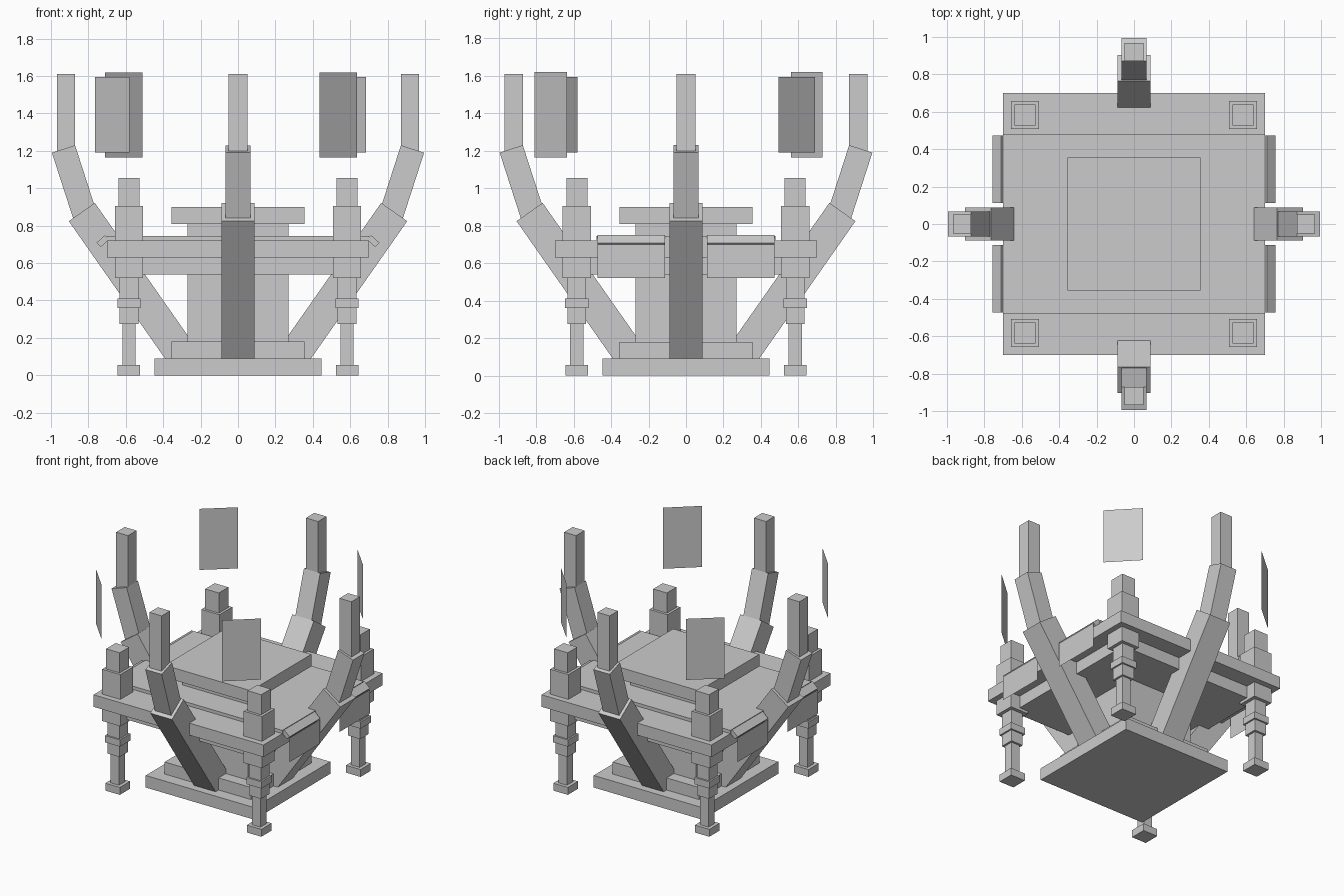
import bpy, math
from mathutils import Matrix, Vector

if "Cube" in bpy.data.objects:
    bpy.data.objects.remove(bpy.data.objects["Cube"])


def add_mesh(name, verts, faces, rot=0.0):
    me = bpy.data.meshes.new(name)
    m = Matrix.Rotation(rot, 4, 'Z')
    me.from_pydata([m @ Vector(v) for v in verts], [], faces)
    me.update()
    ob = bpy.data.objects.new(name, me)
    bpy.context.collection.objects.link(ob)
    return ob


BOX = [(0, 3, 2, 1), (4, 5, 6, 7), (0, 1, 5, 4), (1, 2, 6, 5), (2, 3, 7, 6), (3, 0, 4, 7)]


def box(name, cx, cy, hx, hy, z0, z1):
    v = [(cx + sx * hx, cy + sy * hy, z) for z in (z0, z1)
         for sx, sy in ((-1, -1), (1, -1), (1, 1), (-1, 1))]
    return add_mesh(name, v, BOX)


def beam(name, a, b, width, y0, y1, rot):
    """Box along the line a-b in the XZ plane, spanning y0..y1, turned about z."""
    a, b = Vector(a), Vector(b)
    d = (b - a).normalized()
    n = Vector((d.y, -d.x)) * width / 2
    v = [(p.x + s * n.x, y, p.y + s * n.y) for p in (a, b)
         for s, y in ((-1, y0), (1, y0), (1, y1), (-1, y1))]
    return add_mesh(name, v, BOX, rot)


# Central pedestal and stacked table
box("base_plate", 0, 0, 0.447, 0.447, 0, 0.09)
box("base_step", 0, 0, 0.355, 0.355, 0.09, 0.18)
box("column", 0, 0, 0.27, 0.27, 0.18, 0.81)
box("under_table", 0, 0, 0.58, 0.58, 0.54, 0.63)
box("table", 0, 0, 0.70, 0.70, 0.63, 0.72)
box("table_runner", 0, 0, 0.70, 0.478, 0.72, 0.744)
box("top_plate", 0, 0, 0.355, 0.355, 0.81, 0.90)

# Corner legs: (part, half width, bottom, top)
LEG = [("foot", 0.06, 0, 0.055), ("shin", 0.035, 0.055, 0.275),
       ("sleeve", 0.05, 0.275, 0.36), ("collar", 0.062, 0.36, 0.41),
       ("neck", 0.05, 0.41, 0.52), ("block", 0.075, 0.52, 0.905),
       ("cap", 0.056, 0.905, 1.055)]
for sx in (-1, 1):
    for sy in (-1, 1):
        for part, h, z0, z1 in LEG:
            box("leg_" + part, sx * 0.583, sy * 0.583, h, h, z0, z1)

# Four bent arms
for i in range(4):
    r = i * math.pi / 2
    beam("arm_lower", (0.29, 0.095), (0.835, 0.873), 0.17, -0.089, 0.089, r)
    beam("arm_middle", (0.82, 0.86), (0.933, 1.21), 0.13, -0.067, 0.067, r)
    beam("arm_tip", (0.92, 1.197), (0.92, 1.61), 0.098, -0.05, 0.05, r)

# Hanging side flaps: sloped lip and thin sheet
for r in (0, math.pi):
    for y0, y1 in ((-0.473, -0.113), (0.113, 0.473)):
        beam("flap_lip", (0.70, 0.738), (0.745, 0.697), 0.032, y0, y1, r)
        x = 0.755
        add_mesh("flap_sheet", [(x, y0, 0.52), (x, y1, 0.52), (x, y1, 0.70), (x, y0, 0.70)],
                 [(0, 1, 2, 3)], r)

# Floating thin screens over the corners
SCREENS = [(-0.765, -0.58, -0.58, -0.775, 1.19, 1.595),
           (0.435, -0.81, 0.635, -0.635, 1.165, 1.62),
           (0.685, 0.495, 0.50, 0.69, 1.19, 1.595),
           (-0.51, 0.73, -0.71, 0.56, 1.165, 1.62)]
for xa, ya, xb, yb, z0, z1 in SCREENS:
    add_mesh("screen", [(xa, ya, z0), (xb, yb, z0), (xb, yb, z1), (xa, ya, z1)], [(0, 1, 2, 3)])
